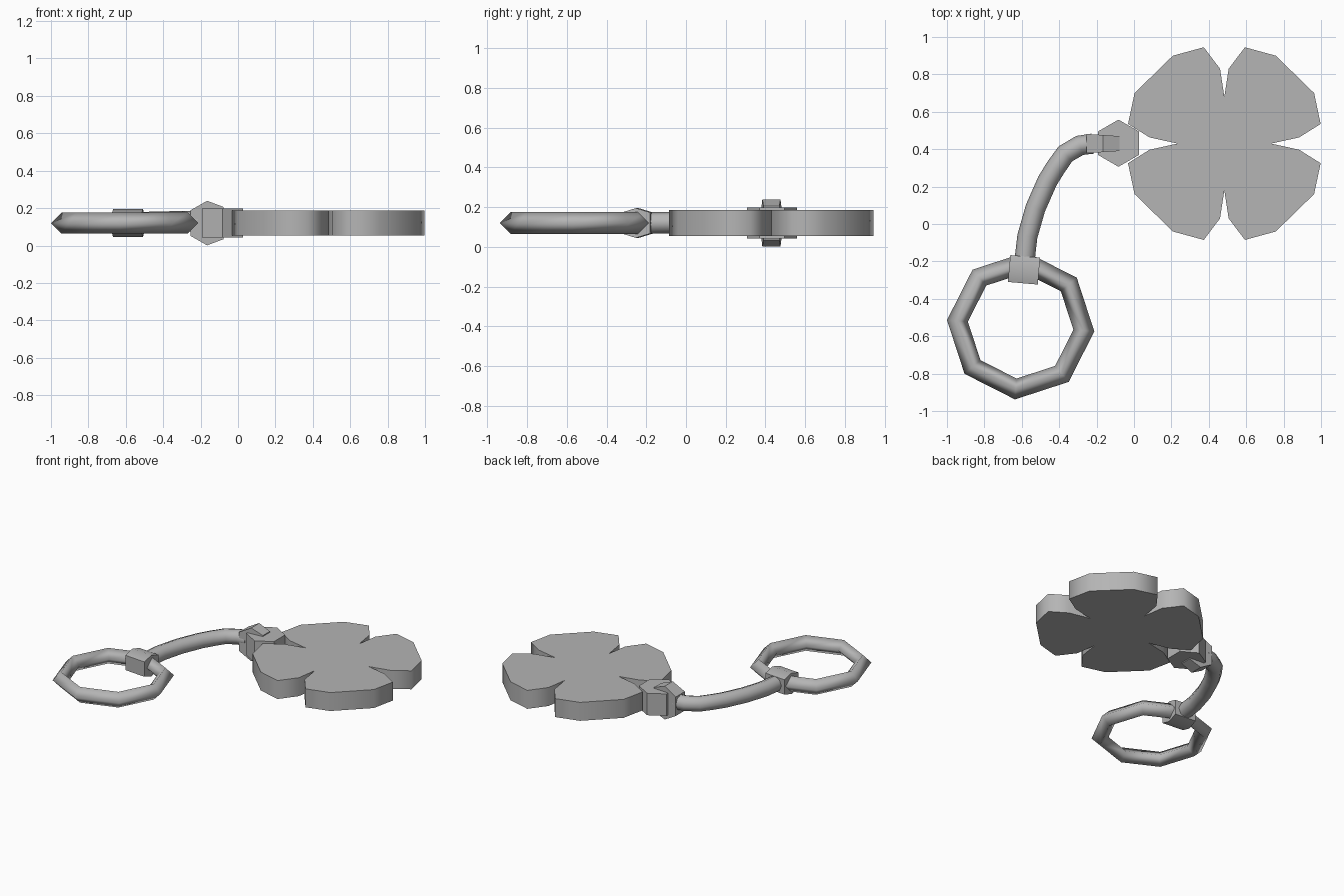
import bpy, bmesh, math
from mathutils import Vector, Matrix

cube = bpy.data.objects.get("Cube")
if cube:
    bpy.data.objects.remove(cube, do_unlink=True)

GREY = (0.46, 0.46, 0.46, 1)
mat = bpy.data.materials.new("grey metal")
mat.use_nodes = True
mat.diffuse_color = GREY
mat.node_tree.nodes["Principled BSDF"].inputs["Base Color"].default_value = GREY

MID_Z = 0.12


def finish(name, bm, angle):
    bmesh.ops.recalc_face_normals(bm, faces=bm.faces)
    mesh = bpy.data.meshes.new(name)
    bm.to_mesh(mesh)
    bm.free()
    obj = bpy.data.objects.new(name, mesh)
    bpy.context.collection.objects.link(obj)
    mesh.materials.append(mat)
    bpy.ops.object.select_all(action='DESELECT')
    obj.select_set(True)
    bpy.context.view_layer.objects.active = obj
    if angle:
        bpy.ops.object.shade_smooth_by_angle(angle=math.radians(angle))
    return obj


def prism(name, outline, depth, matrix, angle=0):
    """Extrude a flat outline along local z, centred on the matrix origin."""
    bm = bmesh.new()
    face = bm.faces.new([bm.verts.new((x, y, -depth / 2)) for x, y in outline])
    bmesh.ops.solidify(bm, geom=[face], thickness=0) if depth == 0 else None
    top = bmesh.ops.extrude_face_region(bm, geom=[face], use_keep_orig=True)["geom"]
    bmesh.ops.translate(bm, vec=(0, 0, depth),
                        verts=[v for v in top if isinstance(v, bmesh.types.BMVert)])
    bm.transform(matrix)
    return finish(name, bm, angle)


def tube(name, path, radius, sides, closed, angle):
    """Sweep a round section along a path lying near the ground plane."""
    bm = bmesh.new()
    count = len(path)
    rings = []
    for i, p in enumerate(path):
        prev = path[i - 1] if closed or i else p
        nxt = path[(i + 1) % count] if closed or i < count - 1 else p
        side = (nxt - prev).normalized().cross(Vector((0, 0, 1)))
        rings.append([bm.verts.new(p + side * radius * math.cos(math.tau * k / sides)
                                   + Vector((0, 0, radius * math.sin(math.tau * k / sides))))
                      for k in range(sides)])
    for i in range(count if closed else count - 1):
        a, b = rings[i], rings[(i + 1) % count]
        for k in range(sides):
            m = (k + 1) % sides
            bm.faces.new((a[k], a[m], b[m], b[k]))
    if not closed:
        bm.faces.new(rings[0])
        bm.faces.new(rings[-1])
    return finish(name, bm, angle)


# Four-petal charm: one petal mirrored into four quarters, split by notches
petal = [(0.25, 0), (0.40, 0.033), (0.515, 0.105), (0.48, 0.27),
         (0.275, 0.47), (0.11, 0.515), (0.023, 0.40), (0, 0.25)]
half = petal + [(-x, y) for x, y in reversed(petal[:-1])]
outline = half + [(x, -y) for x, y in reversed(half[1:-1])]
prism("clover_charm", outline, 0.132, Matrix.Translation((0.483, 0.43, MID_Z)), 75)

# Hexagonal hub beside the charm
hexagon = [(0.126 * math.sin(math.tau * i / 6), 0.126 * math.cos(math.tau * i / 6))
           for i in range(6)]
prism("hub", hexagon, 0.157, Matrix.Translation((-0.083, 0.432, MID_Z)))

# Upright six-sided link through the hub, narrowing towards the charm
link_side = [(-0.09, 0.068), (0, 0.119), (0.088, 0.086)]
link = prism("link", link_side + [(x, -z) for x, z in reversed(link_side)], 0.105,
             Matrix.Translation((-0.165, 0.43, MID_Z)) @ Matrix.Rotation(math.pi / 2, 4, 'X'))
for v in link.data.vertices:
    v.co.y = 0.43 + (v.co.y - 0.43) * (0.87 - (v.co.x + 0.165) * 1.3)

# Curved arm, rising slightly towards the hub
arm = [(-0.22, 0.43), (-0.29, 0.42), (-0.367, 0.375), (-0.42, 0.30), (-0.463, 0.23),
       (-0.527, 0.085), (-0.57, -0.065), (-0.588, -0.22)]
tube("arm", [Vector((x, y, MID_Z + 0.01 * (y + 0.22) / 0.65)) for x, y in arm],
     0.054, 8, False, 50)

# Eight-sided ring with a diamond section
ring = []
for i in range(8):
    a = math.tau * i / 8 - math.radians(4.4)
    ring.append(Vector((-0.606 + 0.339 * math.cos(a), -0.544 + 0.339 * math.sin(a), MID_Z)))
tube("key_ring", ring, 0.056, 4, True, 100)

# Collar joining arm and ring: a box with ridged top and bottom, lying along the ring
collar = [(0.075, 0), (0.053, 0.072), (-0.053, 0.072),
          (-0.075, 0), (-0.053, -0.072), (0.053, -0.072)]
prism("collar", collar, 0.16,
      Matrix.Translation((-0.588, -0.245, MID_Z)) @ Matrix.Rotation(math.radians(-5), 4, 'Z')
      @ Matrix.Rotation(math.pi / 2, 4, 'Y'), 40)
